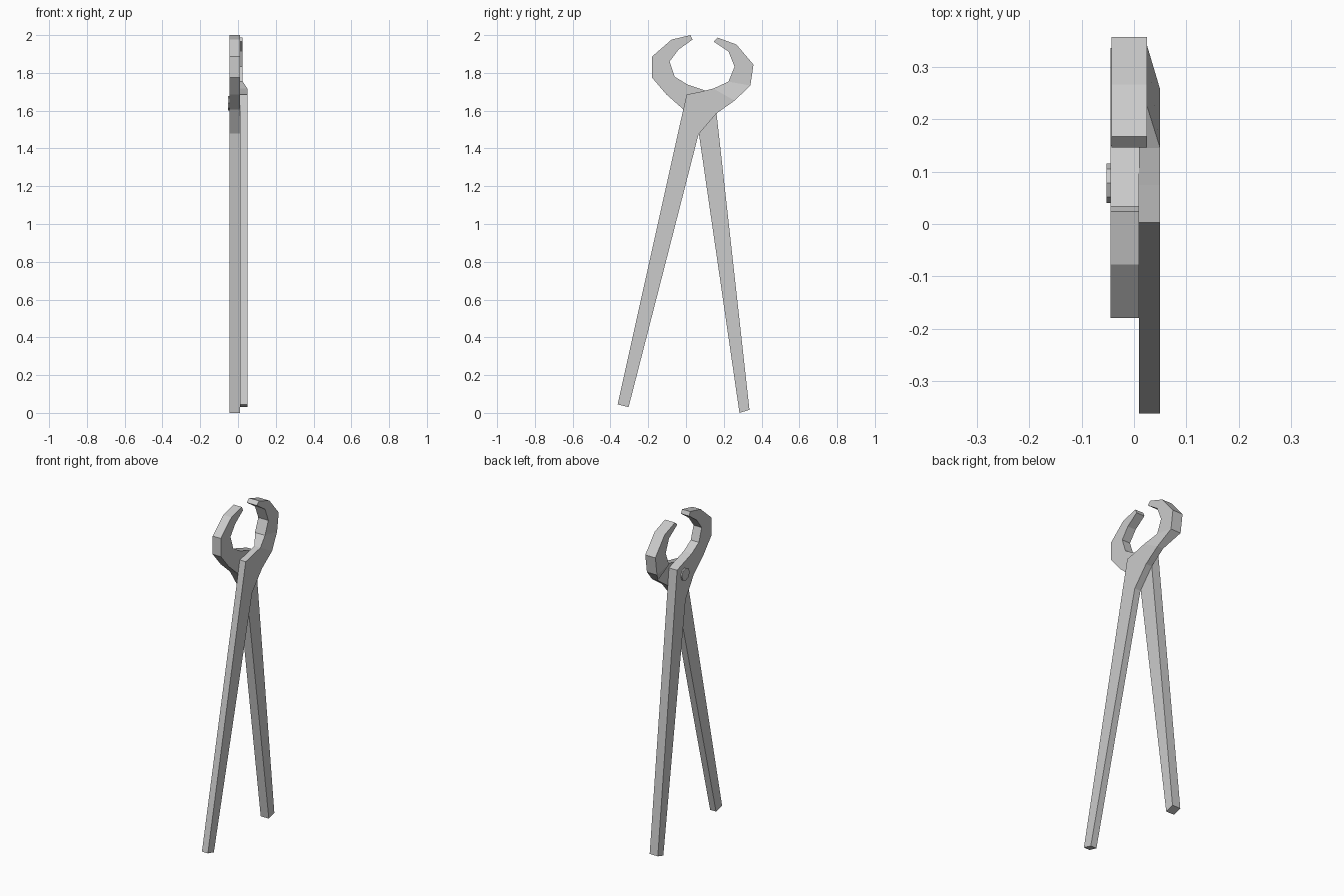
import bpy
import bmesh
import math
from mathutils import Matrix

cube = bpy.data.objects.get("Cube")
if cube:
    bpy.data.objects.remove(cube, do_unlink=True)

# Single worn steel colour
steel = bpy.data.materials.new("grey_steel")
steel.use_nodes = True
colour = (0.6, 0.6, 0.6, 1.0)
steel.diffuse_color = colour
steel.node_tree.nodes["Principled BSDF"].inputs["Base Color"].default_value = colour


def add_object(name, bm):
    bmesh.ops.recalc_face_normals(bm, faces=bm.faces)
    mesh = bpy.data.meshes.new(name)
    bm.to_mesh(mesh)
    bm.free()
    mesh.materials.append(steel)
    obj = bpy.data.objects.new(name, mesh)
    bpy.context.collection.objects.link(obj)
    return obj


def build_arm(name, stations, handle_depth, jaw_depth, jaw_start):
    """Loft a rectangular bar through (inner y, inner z, outer y, outer z) stations."""
    bm = bmesh.new()
    rings = []
    for i, (inner_y, inner_z, outer_y, outer_z) in enumerate(stations):
        back, front = jaw_depth if i >= jaw_start else handle_depth
        corners = ((back, inner_y, inner_z), (front, inner_y, inner_z),
                   (front, outer_y, outer_z), (back, outer_y, outer_z))
        rings.append([bm.verts.new(c) for c in corners])
    for low, high in zip(rings, rings[1:]):
        for k in range(4):
            n = (k + 1) % 4
            bm.faces.new((low[k], low[n], high[n], high[k]))
    bm.faces.new(rings[0])
    bm.faces.new(rings[-1])
    return add_object(name, bm)


# Arm on the left side: handle, shoulder, pivot plate, then offset curved jaw
left_stations = [
    (-0.362, 0.045, -0.304, 0.03),
    (0.003, 1.685, 0.066, 1.474),
    (0.075, 1.70, 0.161, 1.585),
    (0.145, 1.717, 0.257, 1.653),
    (0.225, 1.754, 0.341, 1.733),
    (0.257, 1.833, 0.357, 1.844),
    (0.225, 1.913, 0.267, 1.95),
    (0.146, 1.966, 0.167, 1.987),
]
build_arm("left_arm", left_stations, (0.01, 0.05), (-0.043, 0.025), 4)

# Arm on the right side: flat throughout
right_stations = [
    (0.336, 0.016, 0.283, 0.0),
    (0.15, 1.69, 0.068, 1.48),
    (0.08, 1.714, -0.013, 1.606),
    (0.008, 1.738, -0.103, 1.685),
    (-0.06, 1.78, -0.18, 1.775),
    (-0.087, 1.86, -0.18, 1.886),
    (-0.04, 1.923, -0.077, 1.976),
    (0.034, 1.976, 0.024, 2.0),
]
build_arm("right_arm", right_stations, (-0.045, 0.01), (-0.045, 0.01), 4)

# Rivet head on the outside of the pivot
bm = bmesh.new()
bmesh.ops.create_cone(bm, cap_ends=True, segments=8, radius1=0.038, radius2=0.038,
                      depth=0.06, matrix=Matrix.Rotation(math.pi / 2, 4, "Y"))
rivet = add_object("pivot_rivet", bm)
rivet.location = (-0.023, 0.078, 1.64)
